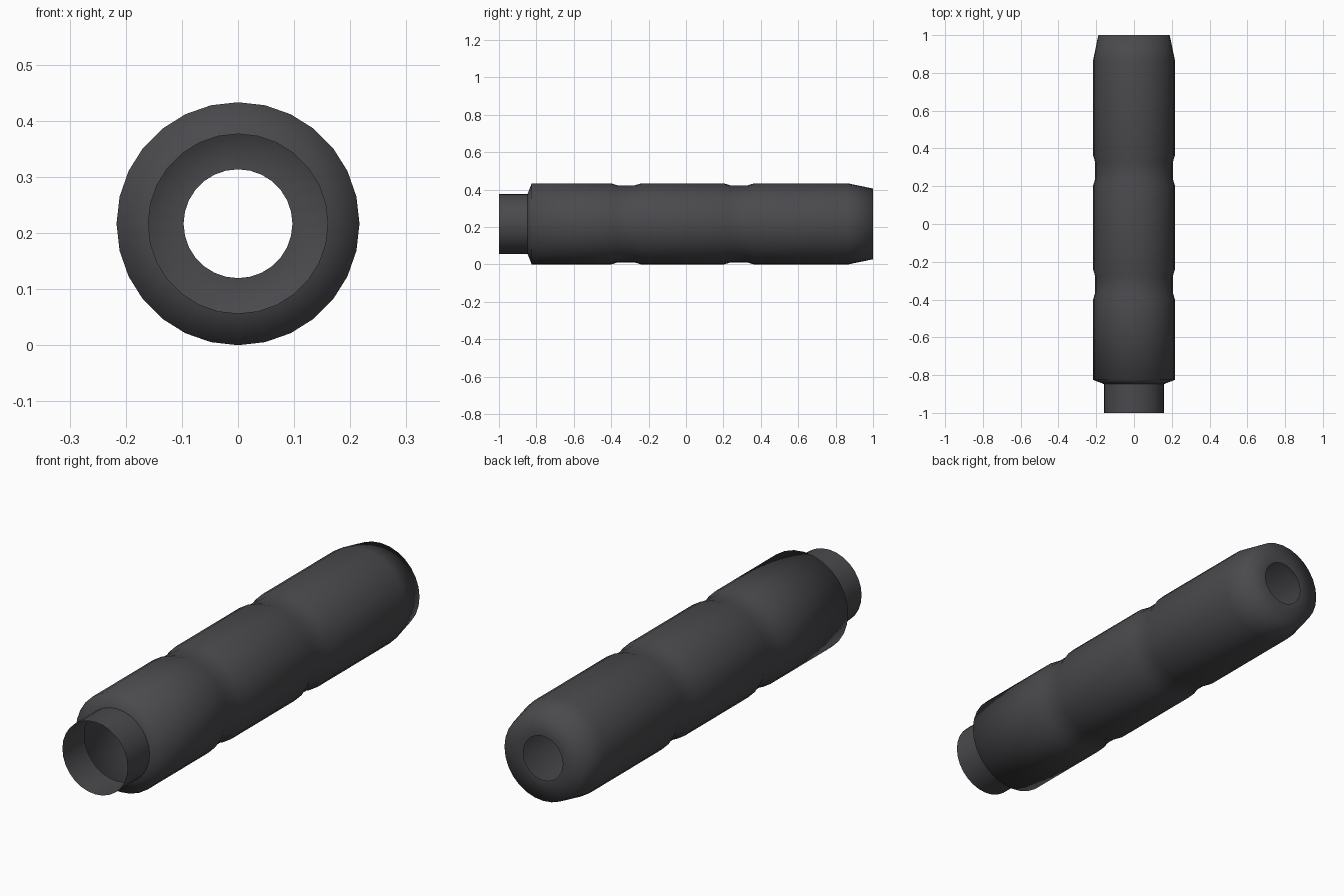
import bpy, math

if "Cube" in bpy.data.objects:
    bpy.data.objects.remove(bpy.data.objects["Cube"])

SIDES = 28
R = 0.2165          # main body radius
GROOVE = 0.206      # radius at the bottom of the grooves

metal = bpy.data.materials.new("dark_grey_metal")
metal.diffuse_color = (0.068, 0.066, 0.073, 1)
metal.use_nodes = True
metal.node_tree.nodes["Principled BSDF"].inputs["Base Color"].default_value = metal.diffuse_color


def lathe(name, profile):
    """Open shell of revolution around the y axis from (y, radius) points."""
    verts, faces = [], []
    for y, r in profile:
        for i in range(SIDES):
            a = 2 * math.pi * i / SIDES
            verts.append((r * math.cos(a), y, R + r * math.sin(a)))
    for k in range(len(profile) - 1):
        for i in range(SIDES):
            j = (i + 1) % SIDES
            a, b = k * SIDES, (k + 1) * SIDES
            faces.append((a + i, b + i, b + j, a + j))
    mesh = bpy.data.meshes.new(name)
    mesh.from_pydata(verts, [], faces)
    mesh.materials.append(metal)
    mesh.shade_smooth()
    obj = bpy.data.objects.new(name, mesh)
    bpy.context.collection.objects.link(obj)
    return obj


def groove(start):
    """Shallow ring groove with sloped sides."""
    return [(start, R), (start + 0.035, GROOVE),
            (start + 0.125, GROOVE), (start + 0.16, R)]


# Thin open neck at the front
lathe("neck", [(-1.0, 0.16), (-0.847, 0.16)])

# Hollow body: front chamfer, two grooves, tapered rear and rear wall with hole
lathe("body", [(-0.847, 0.16), (-0.825, R)] + groove(-0.40) + groove(0.203)
      + [(0.867, R), (1.0, 0.189), (1.0, 0.097)])
